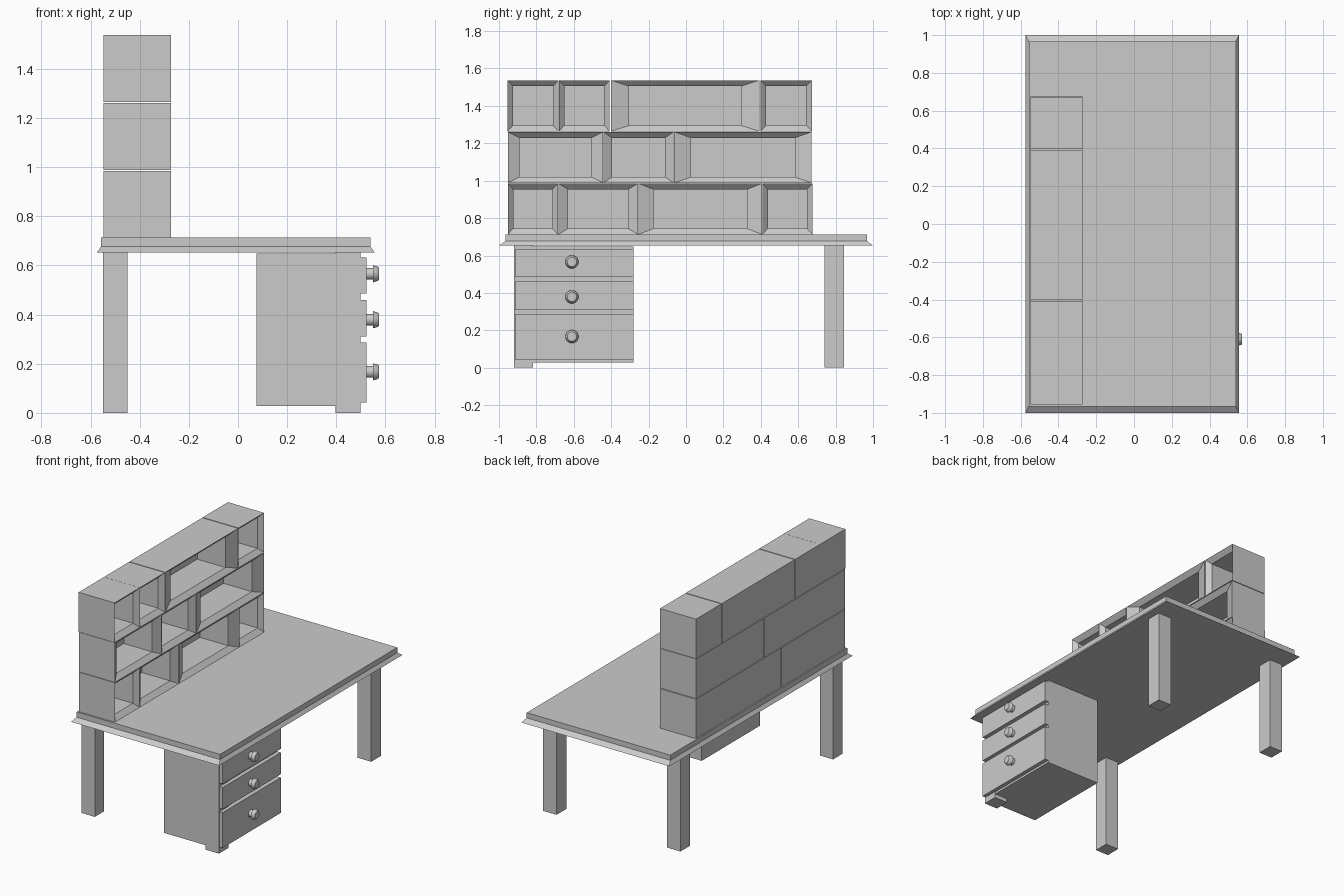
import bpy, bmesh, math
from mathutils import Vector, Matrix

if "Cube" in bpy.data.objects:
    bpy.data.objects.remove(bpy.data.objects["Cube"])


def finish(name, bm):
    bmesh.ops.recalc_face_normals(bm, faces=bm.faces[:])
    mesh = bpy.data.meshes.new(name)
    bm.to_mesh(mesh)
    bm.free()
    obj = bpy.data.objects.new(name, mesh)
    bpy.context.collection.objects.link(obj)
    return obj


def box_bm(x, y, z):
    """Box from (min, max) ranges on each axis."""
    bm = bmesh.new()
    size = (x[1] - x[0], y[1] - y[0], z[1] - z[0], 1)
    mid = ((x[0] + x[1]) / 2, (y[0] + y[1]) / 2, (z[0] + z[1]) / 2)
    bmesh.ops.create_cube(bm, size=1, matrix=Matrix.Translation(mid) @ Matrix.Diagonal(size))
    bm.normal_update()
    return bm


def box(name, x, y, z):
    return finish(name, box_bm(x, y, z))


def face_towards(bm, direction):
    return max(bm.faces, key=lambda f: f.normal.dot(Vector(direction)))


def extrude(bm, face, offset, scale=(1, 1, 1)):
    """Extrude one face by an offset, scaling it about its centre."""
    new = bmesh.ops.extrude_discrete_faces(bm, faces=[face])["faces"][0]
    c = new.calc_center_median()
    for v in new.verts:
        d = v.co - c
        v.co = c + Vector(offset) + Vector([a * s for a, s in zip(d, scale)])
    return new


# Tabletop: slab with a flared lower lip
bm = box_bm((-0.557, 0.539), (-0.966, 0.967), (0.677, 0.713))
extrude(bm, face_towards(bm, (0, 0, -1)), (0, 0, -0.024), (1.13 / 1.096, 2.0 / 1.933, 1))
finish("tabletop", bm)

# Legs
for end, y in (("front", (-0.92, -0.818)), ("rear", (0.74, 0.846))):
    for side, x in (("left", (-0.55, -0.449)), ("right", (0.396, 0.499))):
        box(f"{end}_{side}_leg", x, y, (0, 0.655))

# Drawer cabinet
CAB_Y = (-0.915, -0.28)
box("drawer_cabinet", (0.076, 0.495), CAB_Y, (0.028, 0.648))


def knob(name, y, z):
    """Turned knob pointing along +x."""
    profile = [(0.52, 0.024), (0.552, 0.024), (0.549, 0.035),
               (0.569, 0.029), (0.573, 0.025), (0.573, 0)]
    bm = bmesh.new()
    verts = [bm.verts.new((x, 0, r)) for x, r in profile]
    edges = [bm.edges.new(p) for p in zip(verts, verts[1:])]
    bmesh.ops.spin(bm, geom=verts + edges, cent=(0, 0, 0), axis=(1, 0, 0),
                   angle=math.tau, steps=32, use_duplicate=False)
    bmesh.ops.remove_doubles(bm, verts=bm.verts[:], dist=1e-5)
    obj = finish(name, bm)
    obj.location = (0, y, z)
    bpy.ops.object.select_all(action="DESELECT")
    obj.select_set(True)
    bpy.context.view_layer.objects.active = obj
    bpy.ops.object.shade_smooth_by_angle(angle=math.radians(30))


# Drawer fronts with knobs
drawers = [("top", 0.485, 0.633, 0.566), ("middle", 0.31, 0.46, 0.379), ("bottom", 0.043, 0.287, 0.167)]
for label, low, high, knob_z in drawers:
    box(f"{label}_drawer_front", (0.49, 0.523), CAB_Y, (low, high))
    knob(f"{label}_drawer_knob", -0.61, knob_z)


def cubby(name, y, z):
    """Open box with a sloped rim leading into a deep recess."""
    bm = box_bm((-0.548, -0.273), y, z)
    sy = 0.78 if y[1] - y[0] < 0.3 else 0.757
    face = extrude(bm, face_towards(bm, (1, 0, 0)), (-0.03, 0, 0), (1, sy, 0.77))
    extrude(bm, face, (-0.215, 0, 0))
    finish(name, bm)


# Three stacked rows of cubbies
rows = [
    ("lower", (0.713, 0.985),
     [(-0.953, -0.684), (-0.682, -0.257), (-0.254, 0.406), (0.408, 0.676)]),
    ("middle", (0.988, 1.261),
     [(-0.953, -0.443), (-0.442, -0.066), (-0.063, 0.672)]),
    ("upper", (1.264, 1.537),
     [(-0.955, -0.681), (-0.68, -0.408), (-0.402, 0.392), (0.398, 0.673)]),
]
for label, z, spans in rows:
    for i, y in enumerate(spans, 1):
        cubby(f"{label}_cubby_{i}", y, z)
